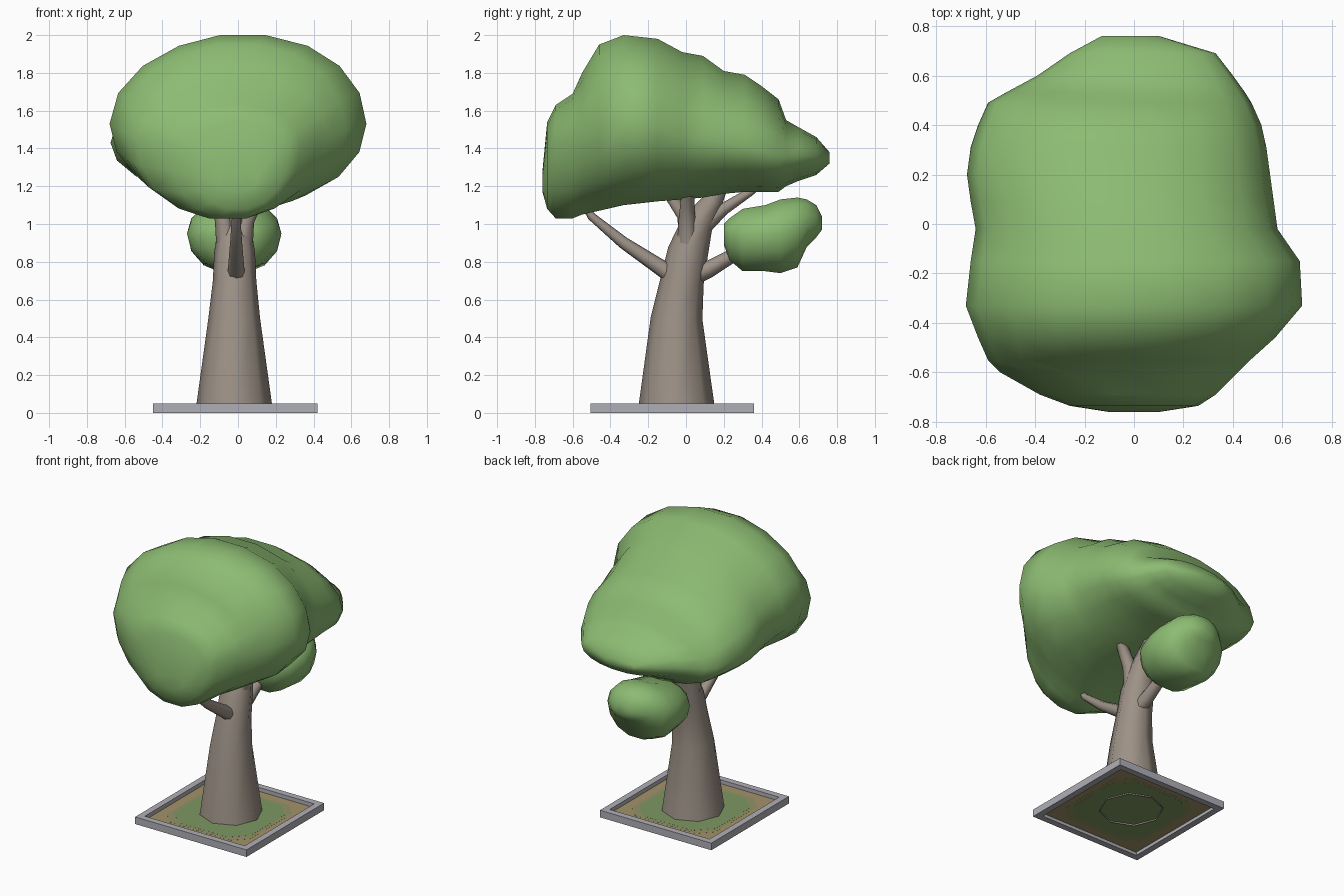
import bpy, bmesh, math
from mathutils import Vector

if "Cube" in bpy.data.objects:
    bpy.data.objects.remove(bpy.data.objects["Cube"])


def material(name, rgb):
    m = bpy.data.materials.new(name)
    m.diffuse_color = (*rgb, 1)
    m.use_nodes = True
    m.node_tree.nodes["Principled BSDF"].inputs["Base Color"].default_value = m.diffuse_color
    return m


LEAF = material("leaf green", (0.265, 0.50, 0.17))
BARK = material("bark brown", (0.335, 0.285, 0.24))
STONE = material("stone grey", (0.43, 0.43, 0.475))
SOIL = material("tan soil", (0.36, 0.29, 0.145))
OLIVE = material("olive edge", (0.29, 0.29, 0.135))
GRASS = material("grass green", (0.205, 0.315, 0.12))


def finish(bm, name, mat, angle=None):
    bmesh.ops.recalc_face_normals(bm, faces=bm.faces)
    me = bpy.data.meshes.new(name)
    bm.to_mesh(me)
    bm.free()
    me.materials.append(mat)
    ob = bpy.data.objects.new(name, me)
    bpy.context.collection.objects.link(ob)
    if angle:
        bpy.ops.object.select_all(action='DESELECT')
        ob.select_set(True)
        bpy.context.view_layer.objects.active = ob
        bpy.ops.object.shade_smooth_by_angle(angle=math.radians(angle))
    return ob


def skin(rings, name, mat, angle, closed_start=True):
    """Join rings of points into one shape with capped ends."""
    bm = bmesh.new()
    vs = [[bm.verts.new(p) for p in r] for r in rings]
    n = len(vs[0])
    for a, b in zip(vs, vs[1:]):
        for i in range(n):
            j = (i + 1) % n
            bm.faces.new((a[i], a[j], b[j], b[i]))
    if closed_start:
        bm.faces.new(vs[0])
    bm.faces.new(vs[-1])
    return finish(bm, name, mat, angle)


def foliage(name, rows, n=18, left=0.92, right=0.92):
    """Loft of rounded sections along y: (y, x left, x right, z low, z high, z widest).
    left and right set how square the upper half is."""
    top = math.cos(math.pi / n)  # flat top and bottom edge reach the full height
    rings = []
    for y, xl, xr, zb, zt, zm in rows:
        ring = []
        for i in range(n):
            a = 2 * math.pi * i / n
            c, s = math.cos(a), math.sin(a) / top
            power = 0.92 if s < 0 else left if c < 0 else right
            mid, half = (xl + xr) / 2, (xr - xl) / 2
            ring.append((mid + half * math.copysign(abs(c) ** power, c), y,
                         zm + s * ((zt - zm) if s > 0 else (zm - zb))))
        rings.append(ring)
    return skin(rings, name, LEAF, 60)


def limb(name, path, n=8, closed_start=True):
    """Tapered tube through (x, y, z, radius) points."""
    rings = []
    for k, p in enumerate(path):
        a, b = path[max(k - 1, 0)], path[min(k + 1, len(path) - 1)]
        d = Vector(b[:3]) - Vector(a[:3])
        q = Vector((0, 0, 1)).rotation_difference(d.normalized())
        rings.append([Vector(p[:3]) + q @ Vector((p[3] * math.cos(2 * math.pi * i / n),
                                                  p[3] * math.sin(2 * math.pi * i / n), 0))
                      for i in range(n)])
    return skin(rings, name, BARK, 50, closed_start)


# main canopy, sloping more on its left shoulder
foliage("canopy", [
    (-.76, -.10, .10, 1.17, 1.28, 1.22),
    (-.735, -.26, .26, 1.08, 1.54, 1.36),
    (-.69, -.38, .33, 1.03, 1.63, 1.42),
    (-.60, -.54, .42, 1.03, 1.69, 1.46),
    (-.55, -.59, .47, 1.05, 1.80, 1.47),
    (-.46, -.63, .57, 1.07, 1.95, 1.50),
    (-.33, -.68, .68, 1.10, 2.00, 1.53),
    (-.15, -.66, .67, 1.12, 1.98, 1.52),
    (-.02, -.64, .58, 1.13, 1.91, 1.47),
    (.09, -.66, .565, 1.14, 1.89, 1.45),
    (.20, -.675, .55, 1.16, 1.81, 1.43),
    (.31, -.66, .535, 1.17, 1.79, 1.41),
    (.40, -.63, .515, 1.17, 1.73, 1.39),
    (.49, -.59, .475, 1.17, 1.66, 1.37),
    (.53, -.52, .45, 1.20, 1.55, 1.36),
    (.60, -.39, .40, 1.23, 1.51, 1.36),
    (.69, -.26, .33, 1.26, 1.46, 1.36),
    (.76, -.13, .10, 1.32, 1.38, 1.35)], left=1.12, right=0.88)

# small clump at the back
foliage("back_clump", [
    (.20, -.12, .09, .89, 1.00, .95),
    (.23, -.18, .14, .81, 1.03, .94),
    (.30, -.24, .20, .75, 1.08, .94),
    (.42, -.27, .23, .75, 1.10, .95),
    (.50, -.27, .23, .74, 1.13, .95),
    (.59, -.24, .20, .77, 1.14, .97),
    (.64, -.19, .16, .88, 1.13, .99),
    (.69, -.13, .11, .93, 1.10, 1.0),
    (.72, -.06, .05, .97, 1.04, 1.0)], 14)

# trunk and branches
limb("trunk", [(-.02, -.05, .01, .205), (-.02, -.05, .5, .137), (-.018, -.02, .7, .115),
               (-.018, .01, .85, .108), (-.018, .06, 1.0, .085), (-.01, .14, 1.12, .055),
               (0, .2, 1.25, .04), (0, .23, 1.5, .03), (0, .25, 1.8, .01)], closed_start=False)
limb("front_branch", [(-.01, -.03, .70, .05), (-.01, -.15, .78, .042), (-.01, -.33, .90, .032),
                      (-.01, -.50, 1.04, .022), (-.01, -.6, 1.2, .012)])
limb("back_branch", [(-.01, 0, .71, .055), (-.01, .12, .76, .045), (-.01, .26, .84, .035),
                     (-.01, .45, .93, .015)])
limb("middle_branch", [(-.01, .03, .88, .06), (-.01, -.01, 1.05, .04), (-.01, -.12, 1.2, .025),
                       (-.01, -.2, 1.5, .012)])
limb("upper_branch", [(-.01, .08, .98, .05), (-.01, .2, 1.08, .032), (-.01, .34, 1.17, .022),
                      (-.01, .5, 1.3, .012)])
for side, label in ((1, "right"), (-1, "left")):
    limb(label + "_branch", [(-.018 + side * .03, .015, .85, .065), (-.018 + side * .06, .005, 1.02, .045),
                             (side * .11, .01, 1.15, .035), (side * .26, .07, 1.32, .025),
                             (side * .5, .14, 1.52, .012)])

# square stone planter frame, open in the middle
X0, X1, Y0, Y1, W = -.45, .42, -.505, .36, .045
bm = bmesh.new()


def corners(inset, z):
    return [bm.verts.new(p) for p in ((X0 + inset, Y0 + inset, z), (X1 - inset, Y0 + inset, z),
                                      (X1 - inset, Y1 - inset, z), (X0 + inset, Y1 - inset, z))]


loops = [corners(0, 0), corners(0, .05), corners(W, .05), corners(W, 0)]
for k in range(4):
    a, b = loops[k], loops[(k + 1) % 4]
    for i in range(4):
        j = (i + 1) % 4
        bm.faces.new((a[i], a[j], b[j], b[i]))
finish(bm, "planter_frame", STONE)


def plate(name, half, corner, thick, mat):
    """Thin square plate with cut corners, centred in the planter."""
    cx, cy, k = (X0 + X1) / 2, (Y0 + Y1) / 2, half - corner
    pts = [(half, -k), (half, k), (k, half), (-k, half), (-half, k), (-half, -k), (-k, -half), (k, -half)]
    skin([[(cx + x, cy + y, .022 + s * thick / 2) for x, y in pts] for s in (-1, 1)], name, mat, None)


# soil with a grass patch around the trunk
plate("soil", .3885, .001, .002, SOIL)
plate("grass_edge", .325, .09, .003, OLIVE)
plate("grass_patch", .30, .11, .004, GRASS)
